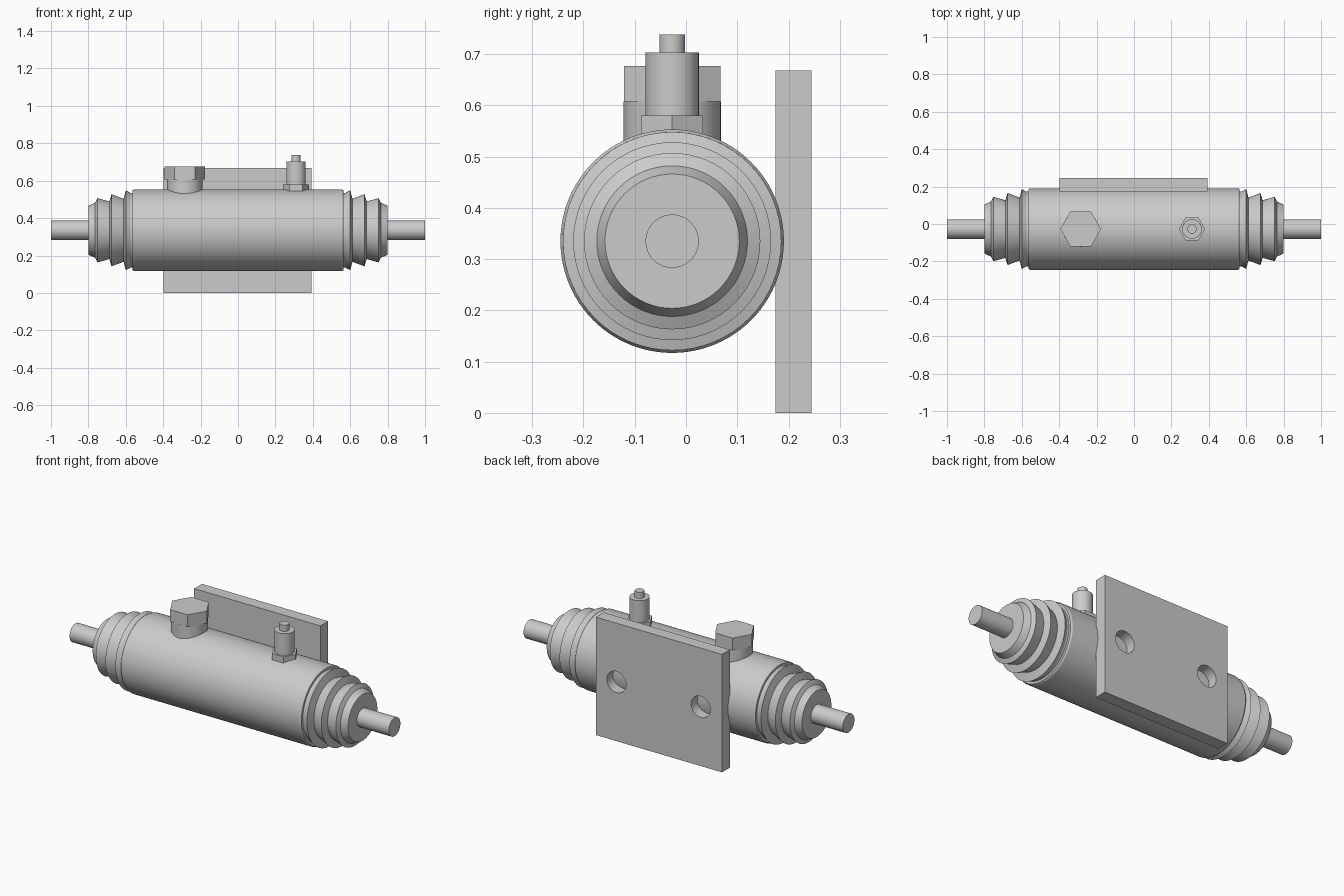
import bpy
import math
from mathutils import Matrix, Vector

cube = bpy.data.objects.get("Cube")
if cube:
    bpy.data.objects.remove(cube, do_unlink=True)

import bmesh

grey = bpy.data.materials.new("light_grey")
grey.use_nodes = True
COLOUR = (0.6, 0.6, 0.6, 1)
grey.diffuse_color = COLOUR
grey.node_tree.nodes["Principled BSDF"].inputs["Base Color"].default_value = COLOUR

AXIS_Y, AXIS_Z = -0.027, 0.335
ALONG_X = Matrix.Rotation(math.pi / 2, 4, "Y")
UPRIGHT = Matrix.Identity(4)


def lathe(name, profile, turn, place, sides=64):
    """Revolve (radius, height) points about z, cap both ends, turn and place."""
    bm = bmesh.new()
    rings = []
    for r, h in profile:
        rings.append([bm.verts.new((r * math.cos(a), r * math.sin(a), h))
                      for a in (math.tau * i / sides for i in range(sides))])
    for low, high in zip(rings, rings[1:]):
        for i in range(sides):
            j = (i + 1) % sides
            bm.faces.new((low[i], low[j], high[j], high[i]))
    bm.faces.new(rings[0])
    bm.faces.new(rings[-1])
    bmesh.ops.recalc_face_normals(bm, faces=bm.faces)
    bm.transform(Matrix.Translation(place) @ turn)
    mesh = bpy.data.meshes.new(name)
    bm.to_mesh(mesh)
    bm.free()
    mesh.materials.append(grey)
    obj = bpy.data.objects.new(name, mesh)
    bpy.context.collection.objects.link(obj)
    return obj


def activate(obj):
    bpy.ops.object.select_all(action="DESELECT")
    obj.select_set(True)
    bpy.context.view_layer.objects.active = obj


def smooth(obj, angle=20):
    activate(obj)
    bpy.ops.object.shade_smooth_by_angle(angle=math.radians(angle))


def post(name, x, radius, bottom, top, sides=64):
    obj = lathe(name, [(radius, bottom), (radius, top)], UPRIGHT,
                (x, AXIS_Y, 0), sides)
    if sides > 6:
        smooth(obj)


# Main cylinder with a small chamfer at each end
centre = Vector((0, AXIS_Y, AXIS_Z))
smooth(lathe("cylinder_body",
             [(0.213, -0.565), (0.218, -0.555), (0.218, 0.555), (0.213, 0.565)],
             ALONG_X, centre, 96))

# Stepped rubber boots and rods at both ends
boot = [(0.195, 0.56), (0.198, 0.575), (0.213, 0.598), (0.175, 0.612),
        (0.193, 0.674), (0.155, 0.688), (0.172, 0.752), (0.147, 0.76), (0.131, 0.8)]
boot = [(0.2, 0.555), (0.197, 0.585), (0.213, 0.599), (0.175, 0.61),
        (0.172, 0.664), (0.193, 0.676), (0.158, 0.688)]
# Each lip flares steeply outward, then tapers toward the next one
boot = [(0.2, 0.555), (0.2, 0.575)]
for lip_radius, lip_x, root_radius in ((0.213, 0.6, 0.168),
                                       (0.193, 0.676, 0.154),
                                       (0.172, 0.752, 0.147)):
    boot += [(lip_radius, lip_x), (root_radius, lip_x + 0.012)]
boot.append((0.131, 0.8))

for side, sign in (("left", 1), ("right", -1)):
    smooth(lathe(side + "_boot", [(r, sign * h) for r, h in boot],
                 ALONG_X, centre))
    smooth(lathe(side + "_rod", [(0.052, sign * 0.78), (0.052, sign)],
                 ALONG_X, centre))

# Filler neck with hexagonal cap
post("filler_neck", -0.285, 0.095, 0.45, 0.607)
post("filler_cap", -0.285, 0.109, 0.607, 0.677, 6)

# Bleed valve: hexagonal base, barrel and tip
post("valve_base", 0.31, 0.07, 0.5, 0.58, 6)
post("valve_barrel", 0.31, 0.052, 0.58, 0.703)
post("valve_tip", 0.31, 0.025, 0.703, 0.738, 32)

# Mounting plate with two drilled holes
bpy.ops.mesh.primitive_cube_add(size=1, location=(-0.002, 0.21, 0.334))
plate = bpy.context.object
plate.name = "mounting_plate"
plate.scale = (0.79, 0.07, 0.668)
bpy.ops.object.transform_apply(location=True, rotation=False, scale=True)
plate.data.materials.append(grey)
for x in (-0.264, 0.264):
    cutter = lathe("hole_cutter", [(0.06, -0.1), (0.06, 0.1)],
                   Matrix.Rotation(math.pi / 2, 4, "X"), (x, 0.21, AXIS_Z), 48)
    cutter.hide_render = True
    drill = plate.modifiers.new("drill", "BOOLEAN")
    drill.operation = "DIFFERENCE"
    drill.solver = "EXACT"
    drill.object = cutter
    activate(plate)
    bpy.ops.object.modifier_apply(modifier=drill.name)
    bpy.data.objects.remove(cutter, do_unlink=True)
smooth(plate)
